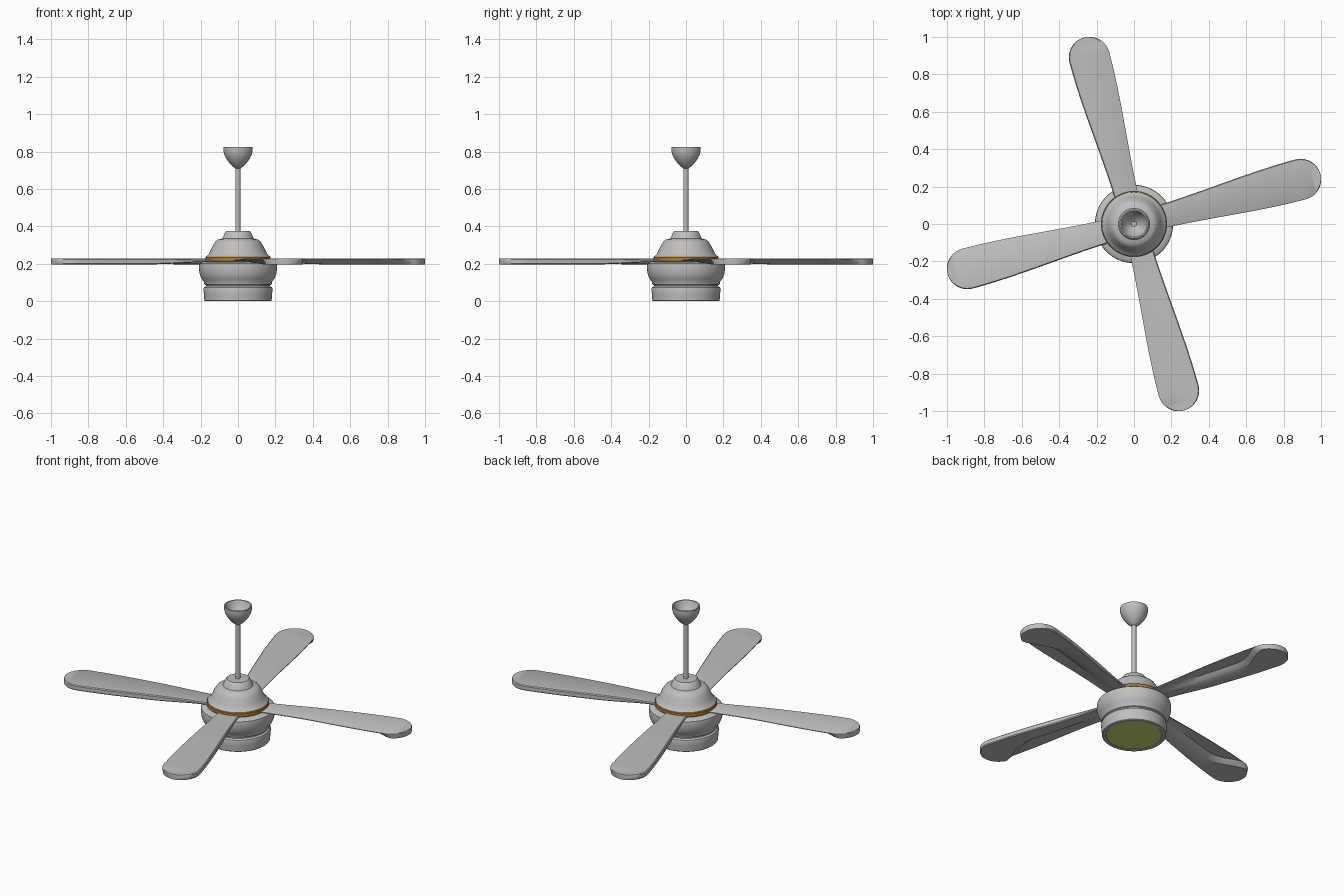
import bpy, bmesh, math

if "Cube" in bpy.data.objects:
    bpy.data.objects.remove(bpy.data.objects["Cube"])


def material(name, rgb):
    m = bpy.data.materials.new(name)
    m.diffuse_color = (*rgb, 1)
    m.use_nodes = True
    m.node_tree.nodes["Principled BSDF"].inputs["Base Color"].default_value = m.diffuse_color
    return m


GREY = material("light_grey", (0.52, 0.52, 0.52))
GOLD = material("gold", (0.44, 0.22, 0.035))
GREEN = material("pale_green", (0.61, 0.73, 0.17))


def finish(name, bm, mat, angle=35):
    bmesh.ops.remove_doubles(bm, verts=bm.verts, dist=1e-5)
    bmesh.ops.dissolve_degenerate(bm, edges=bm.edges, dist=1e-5)
    bmesh.ops.recalc_face_normals(bm, faces=bm.faces)
    me = bpy.data.meshes.new(name)
    bm.to_mesh(me)
    bm.free()
    me.materials.append(mat)
    ob = bpy.data.objects.new(name, me)
    bpy.context.collection.objects.link(ob)
    bpy.ops.object.select_all(action='DESELECT')
    ob.select_set(True)
    bpy.context.view_layer.objects.active = ob
    bpy.ops.object.shade_smooth_by_angle(angle=math.radians(angle))
    return ob


def loft(bm, rings, close_around=True):
    """Join successive rings of points with quads."""
    vs = [[bm.verts.new(p) for p in ring] for ring in rings]
    n = len(vs[0])
    for a, b in zip(vs, vs[1:]):
        for i in range(n):
            j = (i + 1) % n
            bm.faces.new((a[i], a[j], b[j], b[i]))
    return vs


def lathe(name, profile, mat, seg=64):
    bm = bmesh.new()
    angles = [2 * math.pi * i / seg for i in range(seg)]
    loft(bm, [[(r * math.cos(a), r * math.sin(a), z) for a in angles] for r, z in profile])
    return finish(name, bm, mat)


# Ceiling cup, open at the top
lathe("ceiling_cup", [(0, 0.745), (0.014, 0.745), (0.04, 0.765), (0.06, 0.795), (0.071, 0.825),
                      (0.078, 0.825), (0.078, 0.802), (0.073, 0.782), (0.062, 0.76),
                      (0.046, 0.738), (0.028, 0.72), (0.014, 0.71), (0, 0.71)], GREY)

# Down rod
lathe("down_rod", [(0, 0.36), (0.013, 0.36), (0.013, 0.752), (0, 0.752)], GREY, 24)

# Domed motor cover
lathe("motor_cover", [(0, 0.375), (0.062, 0.375), (0.068, 0.370), (0.084, 0.335), (0.108, 0.329),
                      (0.120, 0.320), (0.133, 0.300), (0.147, 0.270), (0.158, 0.250),
                      (0.170, 0.240), (0.170, 0.236), (0, 0.236)], GREY)

# Gold band between the housings
lathe("gold_band", [(0, 0.238), (0.171, 0.238), (0.175, 0.234), (0.175, 0.216),
                    (0.168, 0.208), (0, 0.208)], GOLD)

# Lower housing with a groove and recessed light opening
lathe("lower_housing", [(0, 0.212), (0.17, 0.212), (0.196, 0.208), (0.207, 0.200), (0.209, 0.188),
                        (0.208, 0.165), (0.204, 0.142), (0.195, 0.120), (0.183, 0.104),
                        (0.180, 0.090), (0.172, 0.086), (0.172, 0.081), (0.182, 0.074),
                        (0.185, 0.064), (0.182, 0.035), (0.180, 0.004), (0.176, 0),
                        (0.157, 0), (0.155, 0.004), (0, 0.006)], GREY)

# Light panel
lathe("light_panel", [(0, 0.002), (0.155, 0.002), (0.155, 0.006), (0, 0.006)], GREEN)


def smooth(a, b, x):
    t = min(1, max(0, (x - a) / (b - a)))
    return t * t * (3 - 2 * t)


def blade_section(u, w):
    """Flat top, thin leading side, thick trailing side with a sloping step."""
    k = smooth(0.15, 0.5, u)
    top = 0.222 + 0.007 * k
    low = 0.209 - 0.012 * k
    thin = top - 0.007
    b = min(0.005, w * 0.4)
    s = 0.15 - 1.15 * smooth(0.72, 0.985, u)      # step line sweeps to the leading edge at the tip
    foot = max(-w + b, s * w)
    head = max(-w, foot - 0.035)
    return [(u, -w + b, top), (u, w - b, top), (u, w, top - 0.005), (u, w, low + 0.005),
            (u, w - b, low), (u, foot, low), (u, (foot + head) / 2, (low + thin) / 2 - 0.001),
            (u, head, thin), (u, -w, thin), (u, -w, top - 0.003)]


# Four blades
TIP_U, TIP_R = 0.922, 0.11
for n in range(4):
    stations = []
    for i in range(25):
        u = 0.12 + (TIP_U - 0.12) * i / 24
        stations.append((u, 0.061 + (TIP_R - 0.061) * smooth(-0.1, 1.0, i / 24)))
    for i in range(1, 17):
        t = math.pi / 2 * i / 16.3
        stations.append((TIP_U + TIP_R * math.sin(t), TIP_R * math.cos(t)))
    bm = bmesh.new()
    rings = loft(bm, [blade_section(u, w) for u, w in stations])
    bm.faces.new(rings[0])
    bm.faces.new(rings[-1])
    blade = finish("blade_%d" % (n + 1), bm, GREY)
    blade.rotation_euler.z = math.radians(15 + 90 * n)
